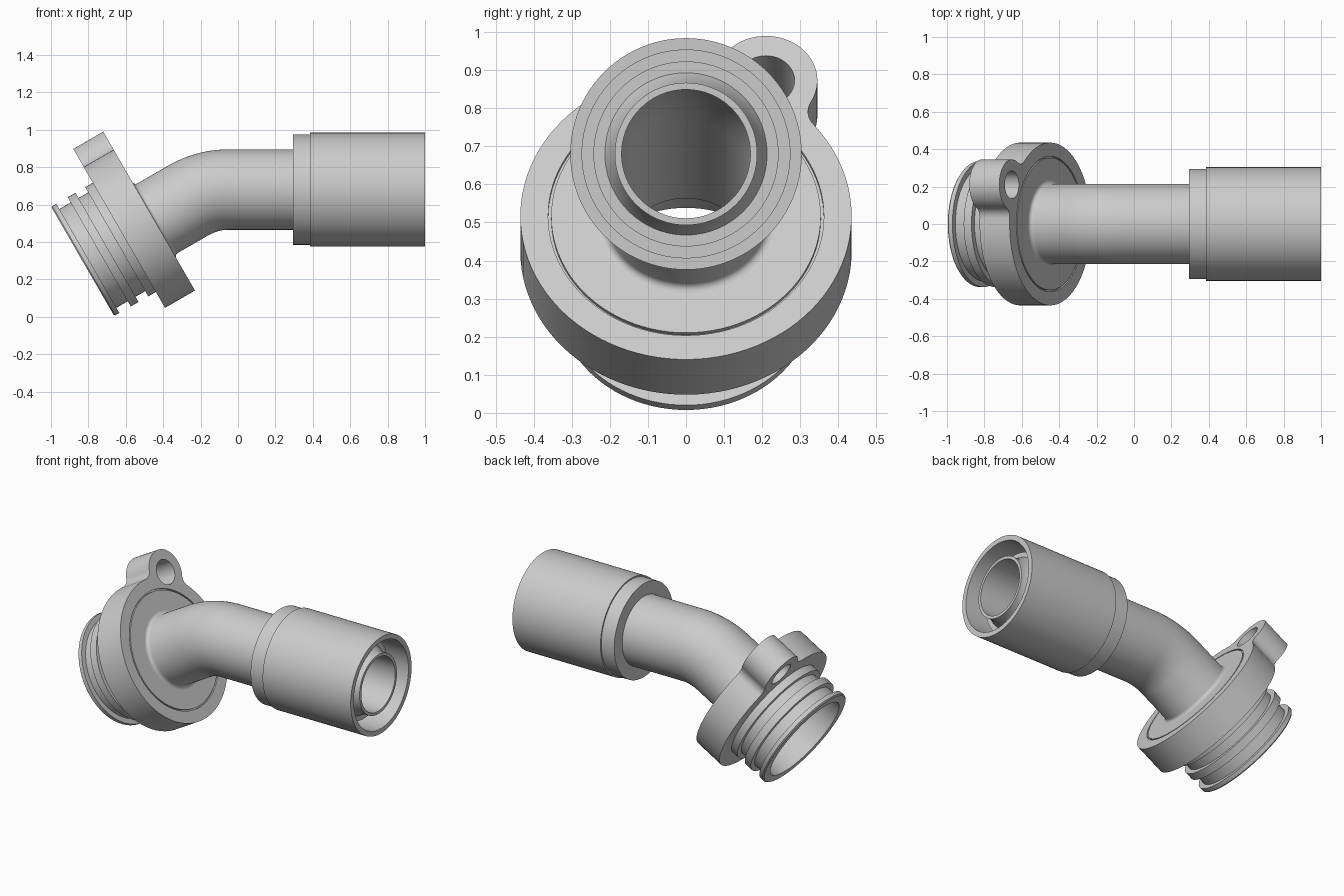
import bpy, bmesh
from math import sin, cos, pi, radians, atan2, acos, hypot
from mathutils import Vector, Matrix

if "Cube" in bpy.data.objects:
    bpy.data.objects.remove(bpy.data.objects["Cube"], do_unlink=True)

SEG = 96
TILT = radians(30)
AXIS_Z = 0.68                              # height of the straight pipe axis
FACE = Vector((-0.4475, 0, 0.517))         # centre of the flange front face

metal = bpy.data.materials.new("grey metal")
metal.use_nodes = True
grey = (0.6, 0.6, 0.6, 1)
metal.diffuse_color = grey
metal.node_tree.nodes["Principled BSDF"].inputs["Base Color"].default_value = grey


def finish(obj):
    obj.data.materials.clear()
    obj.data.materials.append(metal)
    bpy.ops.object.select_all(action='DESELECT')
    obj.select_set(True)
    bpy.context.view_layer.objects.active = obj
    bpy.ops.object.shade_smooth_by_angle(angle=radians(30))


def ring_solid(name, stations):
    """Join circles (centre, axis angle, radius) into a closed tubular solid."""
    bm = bmesh.new()
    rings = []
    for centre, angle, r in stations:
        up = Vector((-sin(angle), 0, cos(angle)))
        side = Vector((0, 1, 0))
        rings.append([bm.verts.new(centre + r * (cos(t) * side + sin(t) * up))
                      for t in (2 * pi * i / SEG for i in range(SEG))])
    for a, b in zip(rings, rings[1:] + rings[:1]):
        for i in range(SEG):
            j = (i + 1) % SEG
            bm.faces.new((a[i], a[j], b[j], b[i]))
    bmesh.ops.recalc_face_normals(bm, faces=bm.faces)
    mesh = bpy.data.meshes.new(name)
    bm.to_mesh(mesh)
    bm.free()
    obj = bpy.data.objects.new(name, mesh)
    bpy.context.collection.objects.link(obj)
    finish(obj)


def tilted(s, r):
    """Station on the sloping axis, s measured from the flange face."""
    return FACE + s * Vector((cos(TILT), 0, sin(TILT))), TILT, r


def level(x, r):
    """Station on the horizontal axis."""
    return Vector((x, 0, AXIS_Z)), 0, r


def arc(cx, cy, r, start, end, n):
    return [(cx + r * cos(start + (end - start) * i / n),
             cy + r * sin(start + (end - start) * i / n)) for i in range(n + 1)]


# Flange plate with a filleted lug and its bolt hole
R, LUG_R, FILLET = 0.435, 0.135, 0.06
lug_x, lug_y = 0.21, 0.411
d = hypot(lug_x, lug_y)
ro, rl = R + FILLET, LUG_R + FILLET
spread = acos((d * d + ro * ro - rl * rl) / (2 * d * ro))
fx, fy = ro * cos(spread), ro * sin(spread)          # fillet centre, lug on +x
lug_a = atan2(fy, fx - d)
into_lug = atan2(-fy, d - fx)
outline = arc(0, 0, R, spread, 2 * pi - spread, 90)
outline += arc(fx, -fy, FILLET, pi - spread, -into_lug, 10)[1:]
outline += arc(d, 0, LUG_R, -lug_a, lug_a, 36)[1:]
outline += arc(fx, fy, FILLET, into_lug, spread - pi, 10)[1:-1]
turn = Matrix.Rotation(atan2(lug_y, lug_x), 2)
outline = [turn @ Vector(p) for p in outline]

THICK = 0.185
curve = bpy.data.curves.new("flange_plate", 'CURVE')
curve.dimensions = '2D'
curve.fill_mode = 'BOTH'
curve.extrude = THICK / 2
for pts in (outline,
            arc(lug_x, lug_y, 0.075, 0, 2 * pi, 48)[:-1],
            arc(0, 0, 0.362, 0, 2 * pi, SEG)[:-1]):
    spline = curve.splines.new('POLY')
    spline.points.add(len(pts) - 1)
    for point, (x, y) in zip(spline.points, pts):
        point.co = (x, y, 0, 1)
    spline.use_cyclic_u = True
plate = bpy.data.objects.new("flange_plate", curve)
bpy.context.collection.objects.link(plate)
a = Vector((cos(TILT), 0, sin(TILT)))
u = Vector((-sin(TILT), 0, cos(TILT)))
frame = Matrix((Vector((0, 1, 0)), u, a)).transposed().to_4x4()
plate.matrix_world = Matrix.Translation(FACE - a * THICK / 2) @ frame
bpy.ops.object.select_all(action='DESELECT')
plate.select_set(True)
bpy.context.view_layer.objects.active = plate
bpy.ops.object.convert(target='MESH')
plate = bpy.context.view_layer.objects.active
bm = bmesh.new()
bm.from_mesh(plate.data)
bmesh.ops.remove_doubles(bm, verts=bm.verts, dist=0.0001)
bmesh.ops.recalc_face_normals(bm, faces=bm.faces)
bm.to_mesh(plate.data)
bm.free()
finish(plate)

# Spigot: face disc with a thin groove, then three ribs and a wide open mouth
TOP, LOW = 0.337, 0.305
profile = [(0, 0.2), (0, 0.354), (-0.012, 0.354), (-0.012, 0.362), (-THICK, 0.362)]
for front, back in ((THICK, 0.232), (0.292, 0.34), (0.41, 0.435)):
    profile += [(-front, LOW), (-front, TOP), (-back, TOP), (-back, LOW)]
profile[-1:] = [(-0.442, TOP - 0.007), (-0.442, 0.28), (-0.195, 0.28), (-0.195, 0.2)]
ring_solid("ribbed_spigot", [tilted(s, r) for s, r in profile])

# Elbow pipe: sloping run, bend, level run and stepped nose, then the bore back
OUT, BORE, BEND = 0.215, 0.169, 0.43
corner_x = FACE.x + (AXIS_Z - FACE.z) / sin(TILT) * cos(TILT)
bend_x = corner_x + BEND * sin(TILT / 2) / cos(TILT / 2)


def bend(r):
    return [(Vector((bend_x - BEND * sin(t), 0, AXIS_Z - BEND * (1 - cos(t)))), t, r)
            for t in (TILT * (1 - i / 12) for i in range(13))]


stations = [tilted(-0.2, OUT), tilted(-0.002, OUT)]
stations += [tilted(0.02 - 0.02 * cos(t), OUT + 0.02 - 0.02 * sin(t))
             for t in (pi / 2 * i / 5 for i in range(6))]
stations += bend(OUT)
nose = ((0.82, OUT), (0.82, 0.243), (0.88, 0.243), (0.88, 0.213),
        (0.93, 0.187), (0.98, 0.187), (0.98, BORE))
stations += [level(x, r) for x, r in nose]
stations += bend(BORE)[::-1] + [tilted(-0.2, BORE)]
ring_solid("elbow_pipe", stations)

# Crimp sleeve with a narrower collar and an open end
sleeve = ((0.295, 0.2), (0.295, 0.295), (0.385, 0.295), (0.385, 0.304),
          (1, 0.304), (1, 0.273), (0.45, 0.273), (0.45, 0.2))
ring_solid("crimp_sleeve", [level(x, r) for x, r in sleeve])
